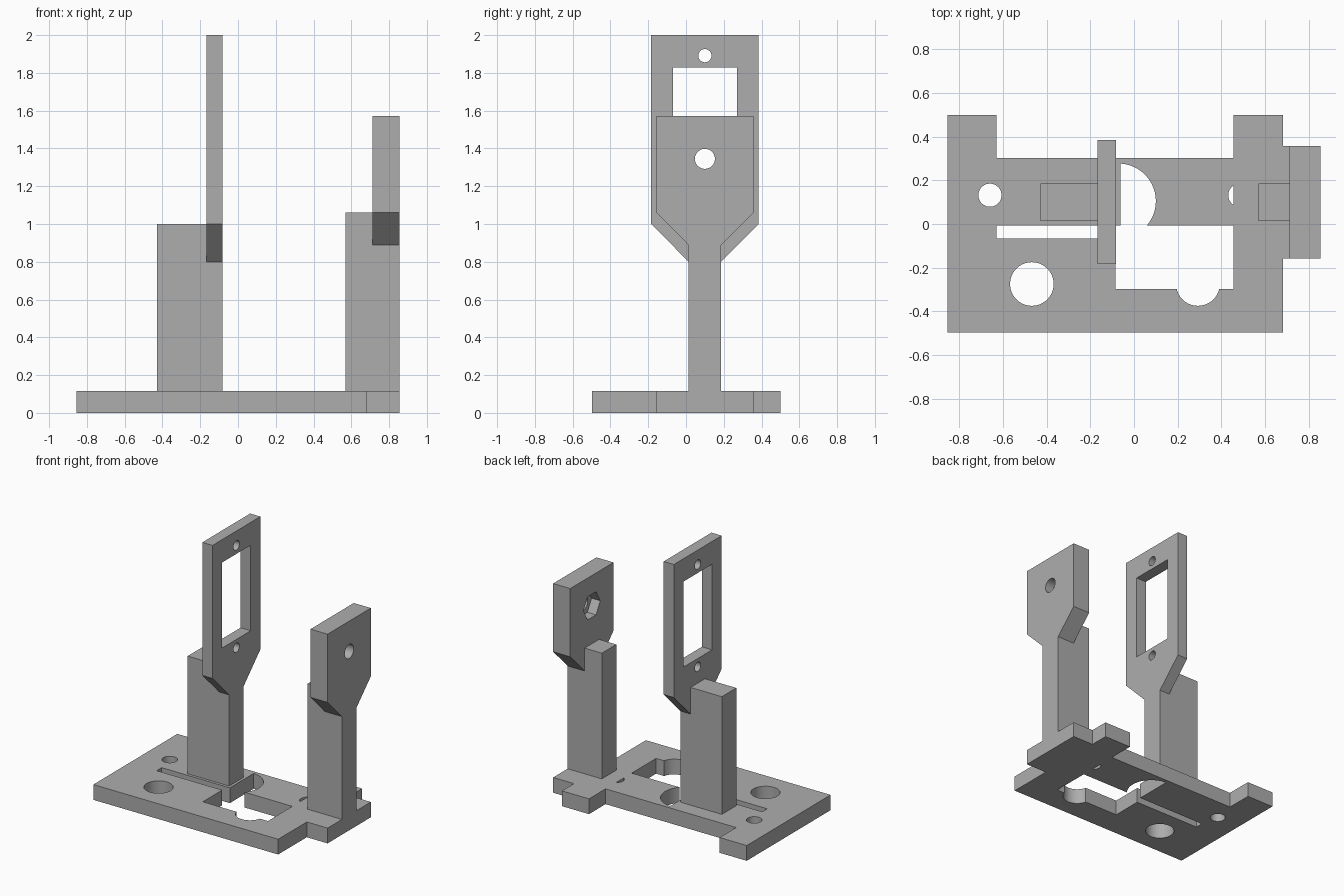
import bpy, bmesh
from math import radians, cos, sin
from mathutils import Vector

cube = bpy.data.objects.get("Cube")
if cube:
    bpy.data.objects.remove(cube, do_unlink=True)

grey = bpy.data.materials.new("plain grey")
grey.use_nodes = True
grey.diffuse_color = (0.42, 0.42, 0.42, 1)
grey.node_tree.nodes["Principled BSDF"].inputs["Base Color"].default_value = (0.42, 0.42, 0.42, 1)


def prism(name, outline, axis, low, high):
    """Extrude an outline: (x, y) along z, or (y, z) along x."""
    bm = bmesh.new()
    place = (lambda p: (p[0], p[1], low)) if axis == "z" else (lambda p: (low, p[0], p[1]))
    face = bm.faces.new([bm.verts.new(place(p)) for p in outline])
    moved = bmesh.ops.extrude_face_region(bm, geom=[face])["geom"]
    step = Vector((0, 0, high - low)) if axis == "z" else Vector((high - low, 0, 0))
    bmesh.ops.translate(bm, vec=step, verts=[v for v in moved if isinstance(v, bmesh.types.BMVert)])
    bmesh.ops.recalc_face_normals(bm, faces=bm.faces)
    mesh = bpy.data.meshes.new(name)
    bm.to_mesh(mesh)
    bm.free()
    mesh.materials.append(grey)
    obj = bpy.data.objects.new(name, mesh)
    bpy.context.collection.objects.link(obj)
    return obj


def rect(a0, a1, b0, b1):
    return [(a0, b0), (a1, b0), (a1, b1), (a0, b1)]


def arc(a, b, r, start=0, end=360, sides=40):
    count = sides if end - start == 360 else sides + 1
    angles = [radians(start + (end - start) * i / sides) for i in range(count)]
    return [(a + r * cos(t), b + r * sin(t)) for t in angles]


def cut(obj, outline, axis, low, high):
    cutter = prism("cutter", outline, axis, low, high)
    cutter.hide_render = True
    mod = obj.modifiers.new("cut", "BOOLEAN")
    mod.operation, mod.solver, mod.object = "DIFFERENCE", "EXACT", cutter
    graph = bpy.context.evaluated_depsgraph_get()
    obj.data = bpy.data.meshes.new_from_object(obj.evaluated_get(graph))
    obj.modifiers.clear()
    bpy.data.objects.remove(cutter, do_unlink=True)


BASE_TOP = 0.115
MID = 0.1      # shared y centre of both supports
STEM = 0.086   # half width of the posts


def spade(half, neck, shoulder, top):
    """Narrow stem widening into a plate."""
    side = [(STEM, BASE_TOP), (STEM, neck), (half, shoulder), (half, top)]
    return [(MID + y, z) for y, z in side] + [(MID - y, z) for y, z in reversed(side)]


# Base plate with back notch and side tab
base = prism("base_plate", [
    (-0.855, -0.497), (0.682, -0.497), (0.682, -0.157), (0.855, -0.157),
    (0.855, 0.357), (0.682, 0.357), (0.682, 0.5), (0.457, 0.5),
    (0.457, 0.303), (-0.63, 0.303), (-0.63, 0.5), (-0.855, 0.5)], "z", 0, BASE_TOP)

# Base openings: main window with slot, round holes and clipped holes
openings = [
    [(-0.63, -0.066), (-0.085, -0.066), (-0.085, -0.297), (0.457, -0.297),
     (0.457, -0.007), (-0.63, -0.007)],
    arc(0.293, -0.275, 0.1),
    arc(-0.468, -0.275, 0.1),
    arc(-0.66, 0.132, 0.053),
    arc(-0.072, 0.105, 0.172, -87, 87),
    arc(0.485, 0.132, 0.053, 122, 238, 16),
]
for outline in openings:
    cut(base, outline, "z", -0.1, 0.3)

# Tall support: framed plate with a window and two screw holes
tall = prism("tall_frame", spade(0.284, 0.8, 1.0, 2.0), "x", -0.168, -0.083)
cut(tall, rect(MID - 0.17, MID + 0.17, 1.185, 1.828), "x", -0.4, 0.1)
for z in (1.122, 1.891):
    cut(tall, arc(MID, z, 0.035), "x", -0.4, 0.1)
prism("tall_post", rect(MID - STEM, MID + STEM, BASE_TOP, 1.0), "x", -0.428, -0.168)

# Short support: plate with a bolt hole and a hexagonal nut pocket
short = prism("short_plate", spade(0.257, 0.888, 1.06, 1.573), "x", 0.713, 0.855)
cut(short, arc(MID, 1.345, 0.053), "x", 0.5, 1.0)
cut(short, arc(MID, 1.345, 0.1, sides=6), "x", 0.5, 0.785)
prism("short_post", rect(MID - STEM, MID + STEM, BASE_TOP, 1.06), "x", 0.57, 0.713)

# Smooth the round holes only
bpy.ops.object.select_all(action="DESELECT")
for obj in (base, tall, short):
    obj.select_set(True)
bpy.context.view_layer.objects.active = base
bpy.ops.object.shade_smooth_by_angle(angle=radians(25))
